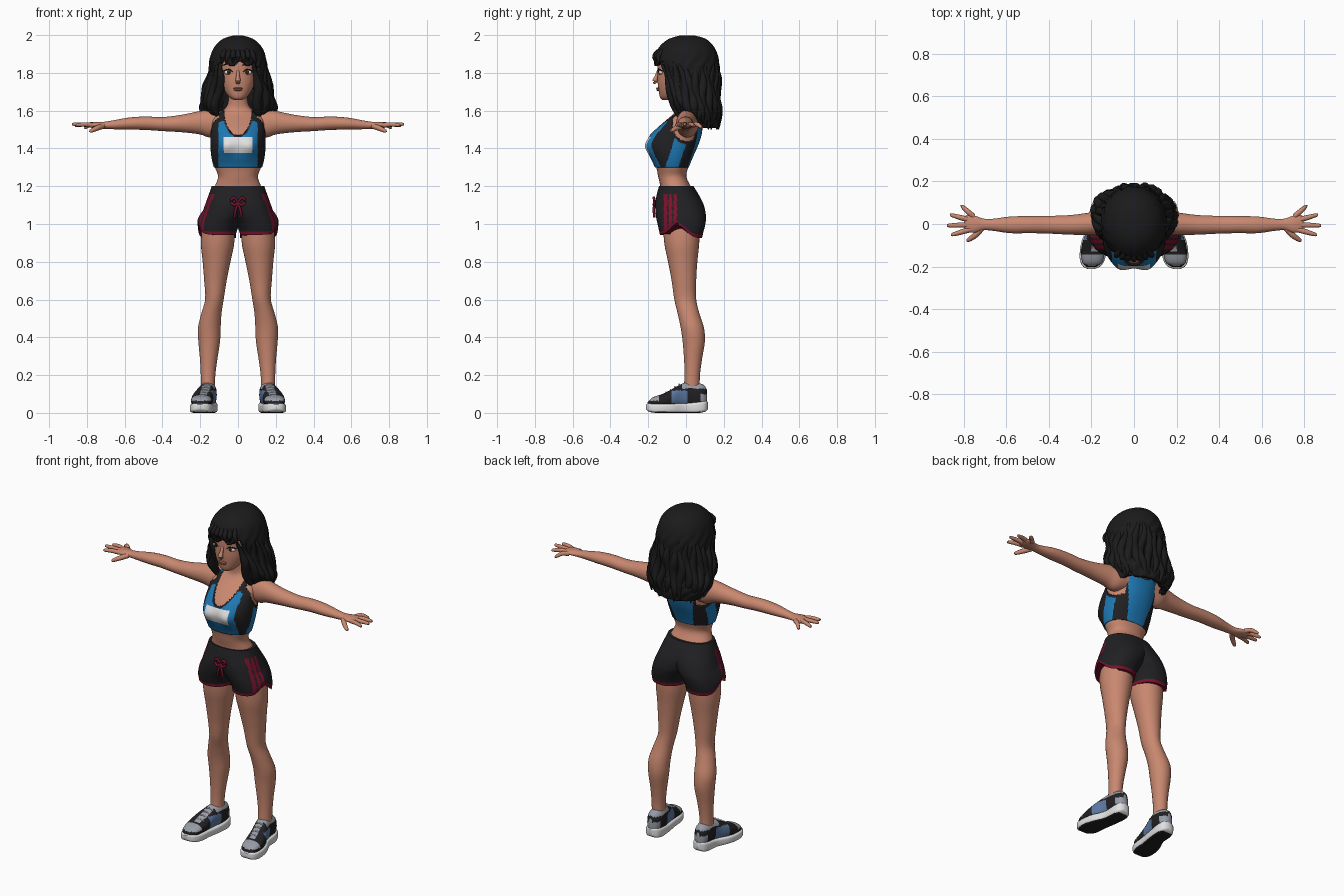
import bpy, bmesh, math
from mathutils import Vector

if "Cube" in bpy.data.objects:
    bpy.data.objects.remove(bpy.data.objects["Cube"])


def material(name, *rgb):
    m = bpy.data.materials.new(name)
    m.diffuse_color = (*rgb, 1)
    m.use_nodes = True
    m.node_tree.nodes["Principled BSDF"].inputs["Base Color"].default_value = m.diffuse_color
    return m


SKIN = material("skin", .58, .245, .16)
HAIR = material("hair_black", .011, .011, .012)
CLOTH = material("charcoal_cloth", .015, .014, .016)
BLUE = material("bright_blue", .012, .19, .46)
RED = material("crimson", .19, .006, .025)
WHITE = material("white", .75, .75, .75)
GREY = material("light_grey", .31, .33, .38)
STEEL = material("steel_blue", .11, .19, .36)
LIP = material("lip", .43, .14, .105)
IRIS = material("dark_brown", .03, .015, .01)


def sample(rows, t):
    """Smooth interpolation of the values in rows (first entry is the parameter)."""
    n = len(rows)
    i = max(0, max((k for k in range(n - 1) if rows[k][0] <= t), default=0))

    def slope(j, c):
        a, b = rows[max(0, j - 1)], rows[min(n - 1, j + 1)]
        return (b[c] - a[c]) / (b[0] - a[0])
    p, q = rows[i], rows[i + 1]
    h = q[0] - p[0]
    u = (t - p[0]) / h
    return [(1 + 2 * u) * (1 - u) ** 2 * p[c] + u * (1 - u) ** 2 * h * slope(i, c)
            + u * u * (3 - 2 * u) * q[c] + u * u * (u - 1) * h * slope(i + 1, c)
            for c in range(1, len(p))]


def skin_rings(name, rings, ts, mats, paint=None, keep=None, mirror=False, solid=0):
    """Bridge rings of points into a capped surface, colour and trim it by rules."""
    bm = bmesh.new()
    vs = [[bm.verts.new(p) for p in r] for r in rings]
    n = len(vs[0])
    faces = []
    for k in range(len(vs) - 1):
        for j in range(n):
            f = bm.faces.new((vs[k][j], vs[k][(j + 1) % n], vs[k + 1][(j + 1) % n], vs[k + 1][j]))
            faces.append((f, (ts[k] + ts[k + 1]) / 2))
    faces += [(bm.faces.new(vs[0]), ts[0]), (bm.faces.new(vs[-1]), ts[-1])]
    bmesh.ops.recalc_face_normals(bm, faces=bm.faces)
    bm.normal_update()
    drop = []
    for f, t in faces:
        c = f.calc_center_median()
        if paint:
            f.material_index = mats.index(paint(c, t, f.normal))
        if keep and not keep(c, t):
            drop.append(f)
    bmesh.ops.delete(bm, geom=drop, context='FACES')
    me = bpy.data.meshes.new(name)
    bm.to_mesh(me)
    bm.free()
    for m in mats:
        me.materials.append(m)
    ob = bpy.data.objects.new(name, me)
    bpy.context.collection.objects.link(ob)
    bpy.ops.object.select_all(action='DESELECT')
    ob.select_set(True)
    bpy.context.view_layer.objects.active = ob
    bpy.ops.object.shade_smooth_by_angle(angle=math.radians(50))
    if solid:
        s = ob.modifiers.new("thickness", 'SOLIDIFY')
        s.thickness, s.offset = solid, -1
    if mirror:
        ob.modifiers.new("mirror", 'MIRROR')
    return ob


def loft(name, rows, mats, axis='z', n=40, step=.01, p=2, warp=None, **kw):
    """Superellipse sections; rows are (position, a_min, a_max, b_min, b_max)."""
    t0, t1 = rows[0][0], rows[-1][0]
    count = max(3, round((t1 - t0) / step))
    ts = [t0 + (t1 - t0) * k / count for k in range(count + 1)]
    rings = []
    for t in ts:
        a0, a1, b0, b1 = sample(rows, t)
        ring = []
        for j in range(n):
            w = 2 * math.pi * j / n
            c, s = math.cos(w), math.sin(w)
            a = (a0 + a1) / 2 + (a1 - a0) / 2 * math.copysign(abs(c) ** (2 / p), c)
            b = (b0 + b1) / 2 + (b1 - b0) / 2 * math.copysign(abs(s) ** (2 / p), s)
            v = Vector({'z': (a, b, t), 'x': (t, a, b), 'y': (a, t, b)}[axis])
            ring.append(warp(v, t, w) if warp else v)
        rings.append(ring)
    return skin_rings(name, rings, ts, mats, **kw)


def tube(name, pts, mat, n=10, sub=5, mirror=True):
    """Rounded tube through points (x, y, z, radius)."""
    rows = [(k, *q) for k, q in enumerate(pts)]
    ts = [k / sub for k in range((len(pts) - 1) * sub + 1)]
    mids = [sample(rows, t) for t in ts]
    pos = [Vector(m[:3]) for m in mids]
    rings = []
    for k, m in enumerate(mids):
        d = pos[min(k + 1, len(pos) - 1)] - pos[max(k - 1, 0)]
        q = d.to_track_quat('Z', 'Y')
        rings.append([pos[k] + q @ Vector((math.cos(6.28319 * j / n), math.sin(6.28319 * j / n), 0)) * max(m[3], .0008)
                      for j in range(n)])
    return skin_rings(name, rings, ts, [mat], mirror=mirror)


def ball(name, loc, size, mat, mirror=True):
    x, y, z = loc
    a, b, c = size
    rows = [(z + c * math.sin(w), x - a * math.cos(w), x + a * math.cos(w), y - b * math.cos(w), y + b * math.cos(w))
            for w in [math.radians(d) for d in range(-88, 89, 16)]]
    return loft(name, rows, [mat], n=20, step=c / 7, mirror=mirror)


def sym(rows):
    return [(z, -w, w, f, b) for z, w, f, b in rows]


# Torso and neck
TORSO = sym([(1.12, .14, -.135, .06), (1.19, .126, -.135, .03), (1.25, .105, -.147, .002), (1.30, .122, -.158, .012),
             (1.36, .135, -.183, .035), (1.42, .139, -.198, .06), (1.47, .139, -.182, .075), (1.51, .138, -.15, .08),
             (1.55, .14, -.105, .08), (1.585, .118, -.065, .072), (1.61, .07, -.05, .06), (1.65, .052, -.05, .05),
             (1.72, .052, -.06, .05)])


def bust(v, t, w):
    if v.y < -.05:
        v.y -= .018 * math.exp(-((abs(v.x) - .065) / .04) ** 2 - ((t - 1.41) / .05) ** 2)
    return v


loft("torso", TORSO, [SKIN], n=64, p=2.2, warp=bust)


# Sports top: trimmed shell with panels
def top_shape(v, t, w):
    v = bust(v, t, w)
    return Vector((v.x * 1.05, (v.y + .04) * 1.06 - .04, v.z))


def neck(c):
    return (c.x / .075) ** 2 + ((c.z - 1.605) / .135) ** 2 if c.y < 0 else (c.x / .07) ** 2 + ((c.z - 1.62) / .07) ** 2


def armhole(c):
    return ((c.y - .01) / .085) ** 2 + ((c.z - 1.535) / .1) ** 2 if abs(c.x) > .098 else 9


def top_paint(c, t, nrm):
    front = c.y < -.1
    if front and abs(c.x) < .075 and 1.375 < t < 1.46:
        return WHITE
    if neck(c) < 1.17 or armhole(c) < 1.3:
        return CLOTH
    if (front and abs(c.x) < .104) or (c.y > -.03 and abs(c.x) < .055 + .2 * (t - 1.3)):
        return BLUE
    return BLUE if abs(c.x) > .08 and abs(c.y + .075 - .33 * (t - 1.3)) < .035 else CLOTH


top_rows = [(z, *sample(TORSO, z)) for z in [1.3 + .02 * k for k in range(16)]]
loft("sports_top", top_rows, [CLOTH, BLUE, WHITE], n=160, step=.005, p=2.2, warp=top_shape, paint=top_paint,
     keep=lambda c, t: 1.3 < t < 1.598 and neck(c) > 1 and armhole(c) > 1, solid=.008)


# Shorts with hem, waistband string and side stripes
def hem_shape(v, t, w):
    k = max(0, min(1, (1.07 - t) / .13))
    side = max(0, math.cos(w)) ** .5
    v.z += k * (.065 * side * math.exp(-((v.y + .04) / .055) ** 2) + (.012 if v.y < -.04 else -.004))
    return v


def shorts_paint(c, t, nrm):
    stripe = c.x > .1 and t < 1.16 and -.118 < c.y < -.04 and (c.y + .118) % .026 < .018
    return RED if t < .948 or stripe else CLOTH


loft("shorts", [(.93, .012, .212, -.138, .085), (.96, .008, .214, -.144, .092), (1.0, -.01, .207, -.152, .102),
                (1.04, -.04, .196, -.159, .106), (1.1, -.085, .175, -.163, .094), (1.15, -.125, .157, -.156, .07),
                (1.2, -.137, .139, -.143, .04)], [CLOTH, RED], n=144, step=.006, p=2.2, warp=hem_shape,
     paint=shorts_paint, mirror=True)
tube("string_loop", [(0, -.166, 1.115, .006), (.022, -.17, 1.14, .007), (.036, -.168, 1.12, .007), (.02, -.17, 1.1, .007),
                     (0, -.168, 1.112, .006)], RED)
tube("string_tail", [(0, -.168, 1.112, .006), (.012, -.17, 1.075, .007), (.018, -.168, 1.035, .006)], RED)

# Legs
loft("leg", [(.12, .122, .196, -.012, .072), (.2, .12, .197, -.008, .074), (.28, .11, .201, -.01, .084),
             (.38, .095, .21, -.018, .1), (.45, .092, .212, -.028, .095), (.53, .087, .193, -.045, .07),
             (.6, .076, .174, -.062, .054), (.7, .06, .179, -.076, .054), (.8, .04, .187, -.095, .06),
             (.9, .02, .196, -.115, .07), (1.05, .015, .185, -.125, .075)], [SKIN], n=32, step=.02, mirror=True)

# Shoes: sole, upper, laces
loft("shoe_sole", [(-.212, .188, .216, .02, .045), (-.2, .158, .24, .008, .05), (-.16, .135, .255, 0, .05),
                   (-.08, .125, .246, 0, .05), (0, .113, .212, 0, .052), (.07, .109, .205, 0, .06),
                   (.105, .122, .192, .008, .064), (.116, .145, .17, .02, .058)], [WHITE, CLOTH], axis='y', p=4.5,
     mirror=True, paint=lambda c, t, nrm: CLOTH if c.z < .006 else WHITE)


def shoe_paint(c, t, nrm):
    u = abs(c.x - .16 + .19 * min(c.y, 0))
    if (t > -.02 and c.z > .128) or (-.13 < t < 0 and u < .02) or (t < -.145 and c.z > .064):
        return GREY
    if -.075 < t < .01 and .05 < c.z < .118 and u > .02:
        return STEEL
    return GREY if t > .075 and .06 < c.z < .1 else CLOTH


loft("shoe_upper", [(-.203, .18, .222, .03, .056), (-.18, .15, .242, .03, .08), (-.12, .136, .248, .03, .102),
                    (-.07, .13, .237, .03, .128), (-.02, .122, .214, .03, .155), (.02, .114, .204, .03, .165),
                    (.07, .114, .2, .03, .157), (.1, .127, .188, .03, .143), (.112, .146, .17, .035, .12)],
     [CLOTH, GREY, STEEL], axis='y', p=2.4, n=56, step=.006, paint=shoe_paint, mirror=True)
for k in range(4):
    y = -.105 + .023 * k
    x, z = .16 - .19 * y, .172 + .61 * y
    tube("shoe_lace", [(x - .027, y, z - .008, .003), (x, y, z + .002, .004), (x + .027, y, z - .008, .003)], WHITE, n=6)

# Arms and hands
loft("arm", [(.09, -.05, .07, 1.47, 1.595), (.15, -.052, .066, 1.458, 1.604), (.2, -.052, .055, 1.474, 1.598),
             (.3, -.05, .042, 1.486, 1.578), (.4, -.045, .038, 1.492, 1.566), (.49, -.043, .037, 1.498, 1.569),
             (.58, -.043, .035, 1.5, 1.563), (.67, -.031, .024, 1.502, 1.547), (.71, -.029, .026, 1.504, 1.541),
             (.745, -.04, .038, 1.508, 1.541), (.78, -.038, .045, 1.51, 1.537), (.797, -.028, .034, 1.515, 1.532)],
     [SKIN], axis='x', n=32, step=.012, mirror=True)
for label, base, tip in (("index", -.026, (.853, -.05, 1.524)), ("middle", -.004, (.873, -.007, 1.528)),
                         ("ring", .018, (.858, .042, 1.52)), ("little", .036, (.808, .083, 1.51))):
    x0 = .755 if label == "little" else .77
    tube(label + "_finger", [(x0, base, 1.523, .013), ((x0 + tip[0]) / 2, (base + tip[1]) / 2, 1.527, .012),
                             (*tip, .008), (tip[0] + .004, tip[1], tip[2], .001)], SKIN)
tube("thumb", [(.715, -.02, 1.518, .014), (.745, -.052, 1.508, .014), (.78, -.077, 1.492, .009),
               (.784, -.079, 1.49, .001)], SKIN)

# Head and face
loft("head", sym([(1.656, .02, -.125, -.07), (1.668, .042, -.137, -.04), (1.70, .068, -.144, 0), (1.75, .092, -.15, .06),
                  (1.8, .102, -.151, .1), (1.86, .107, -.15, .11), (1.92, .09, -.13, .1), (1.97, .04, -.06, .05)]),
     [SKIN], n=48, p=2.2)
tube("nose", [(0, -.145, 1.815, .007), (0, -.157, 1.78, .01), (0, -.165, 1.757, .014), (0, -.158, 1.745, .009)], SKIN,
     mirror=False)
ball("upper_lip", (0, -.147, 1.718, ), (.025, .011, .005), LIP, False)
ball("lower_lip", (0, -.146, 1.71), (.021, .011, .006), LIP, False)
ball("eye_white", (.05, -.131, 1.803), (.023, .013, .013), WHITE)
ball("iris", (.049, -.14, 1.803), (.0105, .007, .0115), IRIS)
tube("eyelash", [(.026, -.146, 1.803, .002), (.048, -.147, 1.819, .0035), (.077, -.125, 1.81, .003)], HAIR, n=6)
tube("eyebrow", [(.022, -.149, 1.84, .003), (.055, -.139, 1.848, .004), (.084, -.116, 1.838, .002)], HAIR, n=6)

# Hair: wavy shell open at the face, with hanging locks
SHELL = sym([(1.5, .14, .0, .17), (1.56, .182, -.06, .182), (1.62, .193, -.09, .176), (1.7, .176, -.115, .168),
             (1.78, .157, -.14, .174), (1.85, .153, -.168, .176), (1.92, .135, -.153, .158), (1.96, .106, -.12, .13),
             (1.985, .07, -.08, .095), (1.998, .025, -.03, .045)])


def wave(v, t, w):
    k = max(0, min(1, (1.95 - t) / .12))
    s = 1 + k * (.018 * math.sin(15 * w + 4 * math.sin(22 * t)) + .022 * min(1, max(0, (1.82 - t) * 8)) * math.sin(52 * t + 2 * math.sin(3 * w)))
    return Vector((v.x * s, (v.y - .02) * s + .02, v.z))


loft("hair_shell", SHELL, [HAIR], n=120, step=.008, warp=wave, solid=.03,
     keep=lambda c, t: t > 1.505 and (c.y > -.03 or abs(c.x) > .112 or t > 1.85 + .012 * math.sin(70 * c.x + 1) - .25 * c.x ** 2))
for k in range(23):
    ang = math.radians(-52 + 284 * k / 22)
    end = 1.5 + .016 * (k % 3) + (.02 if math.sin(ang) < 0 else 0)
    rows = []
    for j in range(12):
        z = end + (1.86 - end) * j / 11
        x0, x1, y0, y1 = sample(SHELL, max(z, 1.54))
        s = .95 + .035 * math.sin(34 * z + k)
        x = x1 * s * math.cos(ang + .06 * math.sin(26 * z + 2 * k))
        y = (y0 + y1) / 2 + (y1 - y0) / 2 * s * math.sin(ang + .06 * math.sin(26 * z + 2 * k))
        r = .003 + .022 * min(1, j / 3) * min(1, (11 - j) / 4 + .1)
        rows.append((z, x - r, x + r, y - r, y + r))
    loft("hair_lock", rows, [HAIR], n=10, step=.012)
for k in range(7):
    x = -.09 + .03 * k
    y = -.168 + 2.4 * x * x
    tube("fringe_lock", [(x * .7, y + .035, 1.935, .006), (x * .9, y + .003, 1.89, .014),
                         (x + .006 * (-1) ** k, y + .006, 1.843 + .012 * (k == 3), .001)], HAIR, mirror=False)
